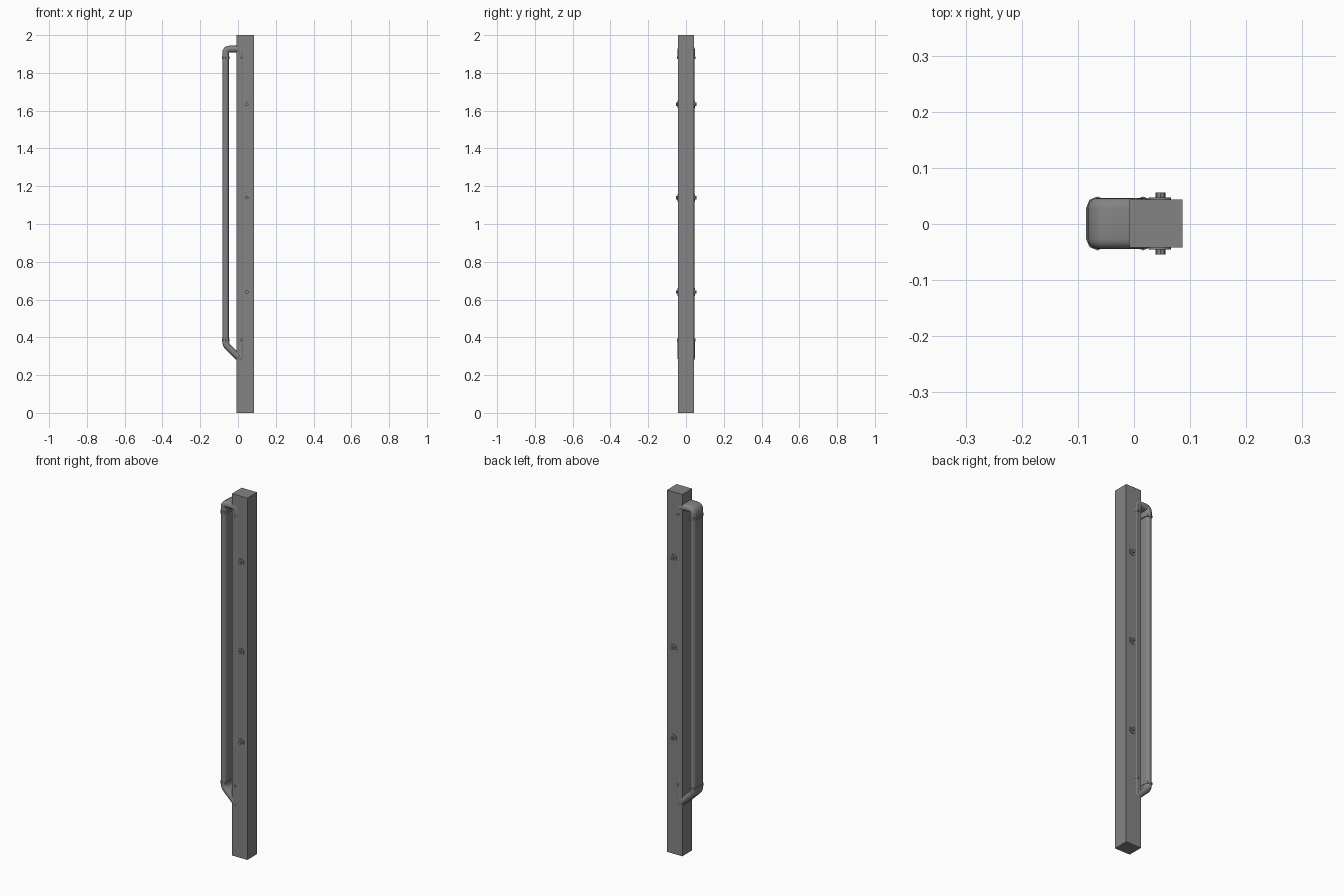
import bpy, bmesh, math
from mathutils import Vector

cube = bpy.data.objects.get("Cube")
if cube:
    bpy.data.objects.remove(cube, do_unlink=True)

grey = bpy.data.materials.new("galvanised grey")
grey.use_nodes = True
colour = (0.23, 0.23, 0.23, 1)
grey.diffuse_color = colour
grey.node_tree.nodes["Principled BSDF"].inputs["Base Color"].default_value = colour

MID_Y = 0.001       # shared depth centre
HALF_FLAT = 0.0275  # half the flat width of the oblong tube
OUTER_X, INNER_X = -0.065, 0.016
TOP_Z, BEND_TOP, BEND_LOW = 1.926, 1.88, 0.386


def finish(name, bm, smooth=True):
    bmesh.ops.recalc_face_normals(bm, faces=bm.faces)
    mesh = bpy.data.meshes.new(name)
    bm.to_mesh(mesh)
    bm.free()
    mesh.materials.append(grey)
    obj = bpy.data.objects.new(name, mesh)
    bpy.context.collection.objects.link(obj)
    if smooth:
        bpy.ops.object.select_all(action='DESELECT')
        obj.select_set(True)
        bpy.context.view_layer.objects.active = obj
        bpy.ops.object.shade_smooth_by_angle(angle=math.radians(40))
    return obj


def oblong(r, steps, turn=0):
    """Oblong section: two half circles joined by flats, as (across, y)."""
    pts = []
    for side in (0, 1):
        for i in range(steps + 1):
            a = math.pi * (side + i / steps)
            shift = HALF_FLAT if side == 0 else -HALF_FLAT
            pts.append((r * math.cos(a), r * math.sin(a) + shift))
    return pts


def rounded(corners, radius, steps=4):
    """Round the inner corners of an open (x, z) path."""
    pts = [Vector(c) for c in corners]
    path = [pts[0]]
    for before, p, after in zip(pts, pts[1:], pts[2:]):
        a, b = p + (before - p).normalized() * radius, p + (after - p).normalized() * radius
        for i in range(steps + 1):
            t = i / steps
            path.append(a * (1 - t) ** 2 + p * 2 * t * (1 - t) + b * t * t)
    return path + [pts[-1]]


def sweep(name, path, section):
    """Sweep a section along an (x, z) path, with capped ends."""
    bm = bmesh.new()
    path = [Vector(p) for p in path]
    rings = []
    for i, p in enumerate(path):
        d = (path[min(i + 1, len(path) - 1)] - path[max(i - 1, 0)]).normalized()
        n = Vector((-d.y, d.x))
        rings.append([bm.verts.new((p.x + n.x * u, MID_Y + y, p.y + n.y * u)) for u, y in section])
    count = len(section)
    for a, b in zip(rings, rings[1:]):
        for j in range(count):
            k = (j + 1) % count
            bm.faces.new((a[j], a[k], b[k], b[j]))
    bm.faces.new(rings[0])
    bm.faces.new(rings[-1])
    return finish(name, bm)


# Square post
bm = bmesh.new()
bmesh.ops.create_cube(bm, size=1)
bmesh.ops.scale(bm, vec=(0.094, 0.085, 2), verts=bm.verts)
bmesh.ops.translate(bm, vec=(0.039, MID_Y, 1), verts=bm.verts)
finish("post", bm, smooth=False)

# Straight legs of the guard loop, with collars at both ends
for label, x in (("outer", OUTER_X), ("inner", INNER_X)):
    sweep(label + "_leg", [(x, BEND_LOW), (x, BEND_TOP)], oblong(0.0165, 8))
    for end, z in (("top", BEND_TOP), ("bottom", BEND_LOW)):
        sweep(f"{label}_{end}_collar", [(x, z - 0.007), (x, z + 0.007)], oblong(0.0205, 4))

# Square top bend and slanted bottom bend
sweep("top_bend", rounded([(OUTER_X, BEND_TOP), (OUTER_X, TOP_Z),
                           (INNER_X, TOP_Z), (INNER_X, BEND_TOP)], 0.02), oblong(0.018, 8))
sweep("bottom_bend", rounded([(OUTER_X, BEND_LOW), (OUTER_X, 0.36),
                              (INNER_X, 0.282), (INNER_X, BEND_LOW)], 0.018), oblong(0.018, 8))


# Fixings on both sides of the post: washer and bolt head
def disc(name, x, z, r, sides, side, y0, y1):
    bm = bmesh.new()
    bmesh.ops.create_cone(bm, cap_ends=True, segments=sides, radius1=r, radius2=r, depth=y1 - y0)
    for v in bm.verts:
        v.co = (x + v.co.x, MID_Y + side * ((y0 + y1) / 2 + v.co.z), z + v.co.y)
    finish(name, bm)


for level, z in (("lower", 0.64), ("middle", 1.14), ("upper", 1.635)):
    for label, side in (("front", -1), ("back", 1)):
        disc(f"{label}_{level}_washer", 0.046, z, 0.02, 16, side, 0.03, 0.0465)
        disc(f"{label}_{level}_bolt", 0.047, z, 0.009, 8, side, 0.04, 0.055)
